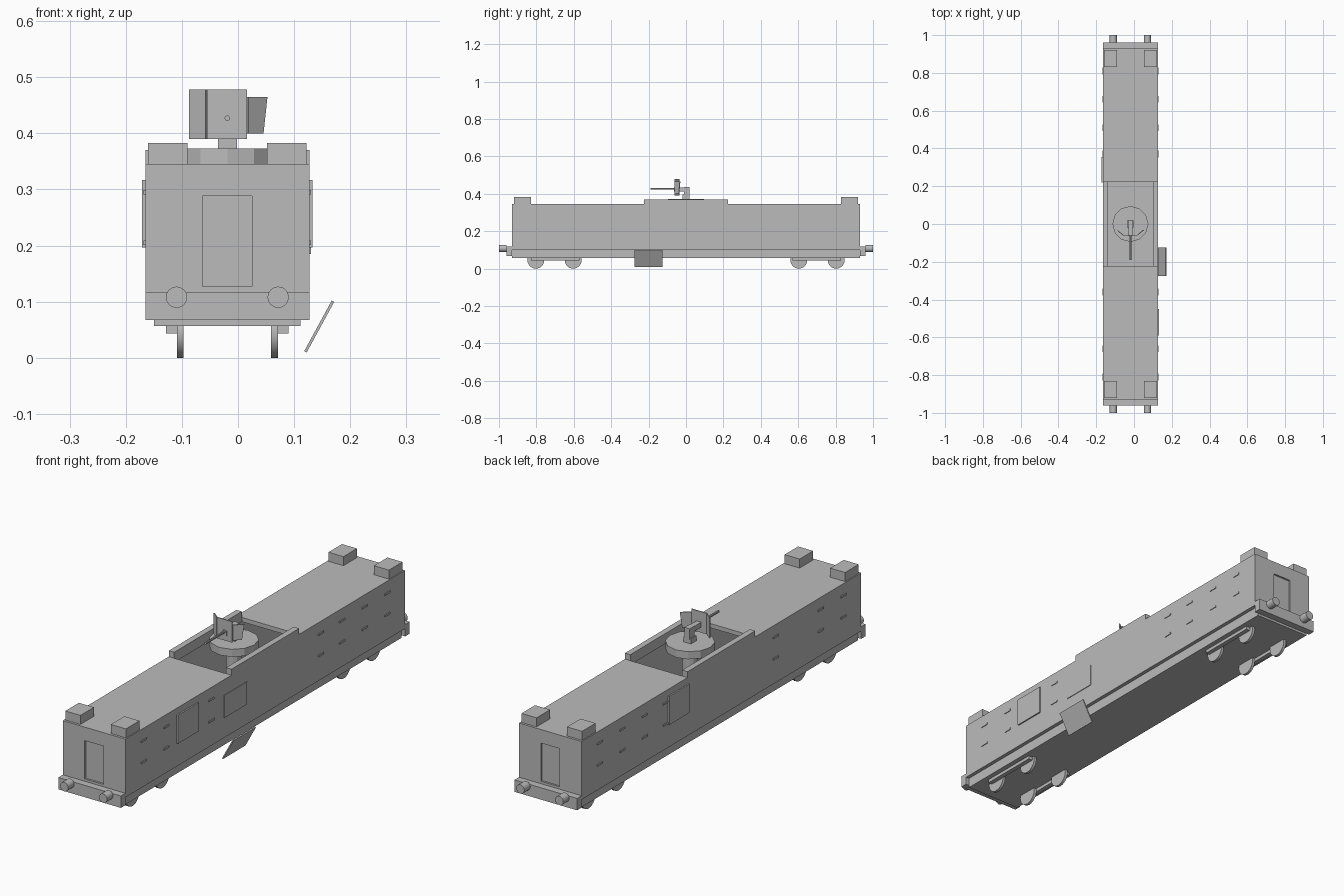
import bpy, bmesh, math
from mathutils import Matrix, Vector

if "Cube" in bpy.data.objects:
    bpy.data.objects.remove(bpy.data.objects["Cube"])

grey = bpy.data.materials.new("plain_grey")
grey.diffuse_color = (0.5, 0.5, 0.5, 1)
grey.use_nodes = True
grey.node_tree.nodes["Principled BSDF"].inputs["Base Color"].default_value = grey.diffuse_color
CX = -0.019  # centre line of the wagon


def finish(name, bm):
    bmesh.ops.recalc_face_normals(bm, faces=bm.faces)
    me = bpy.data.meshes.new(name)
    bm.to_mesh(me)
    bm.free()
    me.materials.append(grey)
    ob = bpy.data.objects.new(name, me)
    bpy.context.collection.objects.link(ob)
    return ob


def box(name, x0, x1, y0, y1, z0, z1):
    bm = bmesh.new()
    m = Matrix.Translation(((x0 + x1) / 2, (y0 + y1) / 2, (z0 + z1) / 2))
    m = m @ Matrix.Diagonal((x1 - x0, y1 - y0, z1 - z0, 1))
    bmesh.ops.create_cube(bm, size=1, matrix=m)
    return finish(name, bm)


def cyl(name, centre, r, depth, axis, n=24, smooth=True):
    bm = bmesh.new()
    rot = Vector((0, 0, 1)).rotation_difference(Vector(axis)).to_matrix().to_4x4()
    bmesh.ops.create_cone(bm, cap_ends=True, segments=n, radius1=r, radius2=r,
                          depth=depth, matrix=Matrix.Translation(centre) @ rot)
    ob = finish(name, bm)
    if smooth:
        bpy.context.view_layer.objects.active = ob
        ob.select_set(True)
        bpy.ops.object.shade_smooth_by_angle(angle=math.radians(30))
        ob.select_set(False)
    return ob


def slab(name, corners, thick):
    """Thin plate from four corners, thickened along its normal."""
    bm = bmesh.new()
    f = bm.faces.new([bm.verts.new(c) for c in corners])
    f.normal_update()
    off = f.normal * thick
    ext = bmesh.ops.extrude_face_region(bm, geom=[f], use_keep_orig=True)
    for v in ext["geom"]:
        if isinstance(v, bmesh.types.BMVert):
            v.co += off
    return finish(name, bm)


def cut(target, cutter):
    bpy.context.view_layer.objects.active = target
    mod = target.modifiers.new("cut", "BOOLEAN")
    mod.operation, mod.solver, mod.object = "DIFFERENCE", "EXACT", cutter
    bpy.ops.object.modifier_apply(modifier=mod.name)
    bpy.data.objects.remove(cutter)


# Hollow armoured hull with open gun well and recessed end doors
hull = box("hull", -0.165, 0.127, -0.93, 0.93, 0.10, 0.345)
cut(hull, box("interior_cutter", -0.147, 0.109, -0.905, 0.905, 0.12, 0.327))
cut(hull, box("well_cutter", -0.14, 0.102, -0.225, 0.225, 0.25, 0.4))
for s in (-1, 1):
    y0, y1 = sorted((s * 0.922, s * 0.95))
    cut(hull, box("door_cutter", -0.063, 0.025, y0, y1, 0.127, 0.288))

# Underframe and well side rails
box("underframe", -0.15, 0.111, -0.93, 0.93, 0.057, 0.10)
box("well_rail_left", -0.165, -0.14, -0.225, 0.225, 0.345, 0.37)
box("well_rail_right", 0.102, 0.127, -0.225, 0.225, 0.345, 0.37)

# Roof corner blocks, buffer beams, buffers, bogies
for s in (-1, 1):
    y0, y1 = sorted((s * 0.93, s * 0.96))
    box("buffer_beam", -0.165, 0.127, y0, y1, 0.067, 0.117)
    for t in (-1, 1):
        x0, x1 = sorted((CX + t * 0.071, CX + t * 0.141))
        y0, y1 = sorted((s * 0.83, s * 0.92))
        box("corner_block", x0, x1, y0, y1, 0.345, 0.383)
        cyl("buffer", (CX + t * 0.0905, s * 0.98, 0.108), 0.019, 0.04, (0, 1, 0), 16)
        x0, x1 = sorted((CX + t * 0.09, CX + t * 0.109))
        y0, y1 = sorted((s * 0.57, s * 0.83))
        box("bogie_bar", x0, x1, y0, y1, 0.043, 0.058)
        for y in (0.603, 0.803):
            cyl("wheel", (CX + t * 0.084, s * y, 0.045), 0.045, 0.012, (1, 0, 0))

# Vision slits on both flanks
for t, wall in ((-1, -0.165), (1, 0.127)):
    x0, x1 = sorted((wall - t * 0.002, wall + t * 0.003))
    for y in (-0.81, -0.66, -0.36, 0.37, 0.51, 0.66, 0.81):
        for z in (0.205, 0.295):
            box("vision_slit", x0, x1, y - 0.018, y + 0.018, z - 0.004, z + 0.004)

# Side hatches, door plate and the dropped door flap
box("side_hatch_right", 0.126, 0.133, -0.59, -0.45, 0.197, 0.317)
box("side_hatch_left", -0.171, -0.164, 0.22, 0.355, 0.197, 0.317)
box("side_door_plate", 0.126, 0.130, -0.275, -0.125, 0.185, 0.28)
slab("door_flap", [(0.118, -0.275, 0.012), (0.118, -0.125, 0.012),
                   (0.167, -0.125, 0.102), (0.167, -0.275, 0.102)], 0.005)

# Gun platform and pedestal
cyl("gun_platform", (CX, 0, 0.357), 0.095, 0.032, (0, 0, 1), 12, False)
cyl("platform_column", (CX, 0, 0.23), 0.03, 0.225, (0, 0, 1), 12, False)
box("gun_stem", CX - 0.017, CX + 0.017, -0.018, 0.018, 0.37, 0.395)
box("gun_cradle", CX - 0.012, CX + 0.012, -0.012, 0.02, 0.39, 0.436)
box("gun_breech", CX - 0.011, CX + 0.011, -0.064, 0.015, 0.413, 0.434)
cyl("gun_barrel", (CX, -0.12, 0.427), 0.005, 0.14, (0, 1, 0), 10)

# Folded gun shield
slab("shield_centre", [(-0.055, -0.058, 0.39), (0.016, -0.058, 0.39),
                       (0.016, -0.058, 0.478), (-0.055, -0.058, 0.478)], 0.004)
slab("shield_wing_left", [(-0.085, -0.034, 0.39), (-0.055, -0.058, 0.39),
                          (-0.055, -0.058, 0.478), (-0.085, -0.034, 0.478)], 0.004)
slab("shield_wing_right", [(0.016, -0.058, 0.40), (0.043, -0.036, 0.40),
                           (0.05, -0.03, 0.465), (0.016, -0.058, 0.465)], 0.004)
